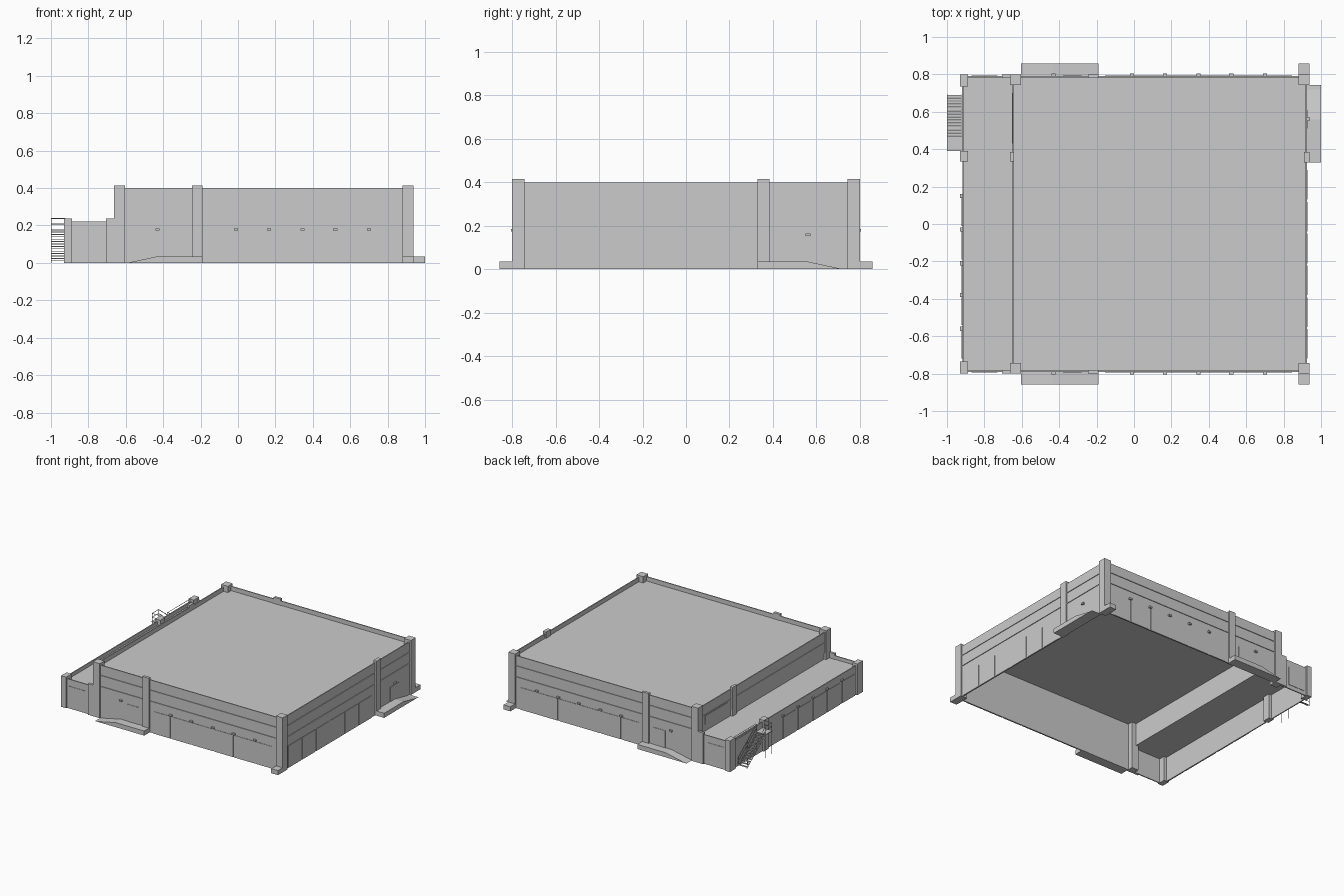
import bpy, bmesh
from mathutils import Matrix, Vector

if "Cube" in bpy.data.objects:
    bpy.data.objects.remove(bpy.data.objects["Cube"])


def box(name, x, y, z):
    """Axis-aligned box from (min, max) pairs, in any order."""
    lo = Vector([min(p) for p in (x, y, z)])
    hi = Vector([max(p) for p in (x, y, z)])
    bm = bmesh.new()
    bmesh.ops.create_cube(bm, size=1)
    size, mid = hi - lo, (hi + lo) / 2
    bm.transform(Matrix.Translation(mid) @ Matrix.Diagonal((*size, 1)))
    return finish(name, bm)


def finish(name, bm):
    me = bpy.data.meshes.new(name)
    bmesh.ops.recalc_face_normals(bm, faces=bm.faces)
    bm.to_mesh(me)
    bm.free()
    ob = bpy.data.objects.new(name, me)
    bpy.context.collection.objects.link(ob)
    return ob


def extrude(name, outline, offset):
    """Prism from a planar outline."""
    bm = bmesh.new()
    f = bm.faces.new([bm.verts.new(p) for p in outline])
    r = bmesh.ops.extrude_face_region(bm, geom=[f])
    for v in r["geom"]:
        if isinstance(v, bmesh.types.BMVert):
            v.co += Vector(offset)
    if not f.is_valid or len(f.link_faces if hasattr(f, "link_faces") else []) == 0:
        if len(bm.faces) == len(outline) + 1:
            bm.faces.new([v for v in bm.verts][:len(outline)])
    return finish(name, bm)


def rod(name, pts, r=0.0022):
    cu = bpy.data.curves.new(name, 'CURVE')
    cu.dimensions = '3D'
    cu.bevel_depth, cu.bevel_resolution = r, 0
    sp = cu.splines.new('POLY')
    sp.points.add(len(pts) - 1)
    for p, co in zip(sp.points, pts):
        p.co = (*co, 1)
    ob = bpy.data.objects.new(name, cu)
    bpy.context.collection.objects.link(ob)


T = 0.005
BANDS = [(0, 0.238), (0.243, 0.322), (0.327, 0.40)]

# Main walls: banded cladding in front of a thin backing sheet
for i, (z0, z1) in enumerate(BANDS):
    for s, side in ((-1, "front"), (1, "back")):
        box(f"{side}_cladding_{i}", (-0.65, 0.925), (s * 0.79, s * (0.79 - T)), (z0, z1))
    box(f"right_cladding_{i}", (0.925 - T, 0.925), (-0.79, 0.79), (z0, z1))
    if i:
        box(f"upper_left_cladding_{i}", (-0.65, -0.65 + T), (-0.79, 0.79), (z0, z1))
for s, side in ((-1, "front"), (1, "back")):
    box(f"{side}_backing", (-0.645, 0.92), (s * 0.785, s * 0.782), (0, 0.40))
box("right_backing", (0.917, 0.92), (-0.785, 0.785), (0, 0.40))
box("upper_left_backing", (-0.645, -0.642), (-0.785, 0.785), (0.19, 0.40))

# Roofs
box("main_roof", (-0.645, 0.92), (-0.785, 0.785), (0.362, 0.367))
box("annex_roof", (-0.91, -0.645), (-0.785, 0.785), (0.19, 0.195))

# Annex walls
box("annex_left_wall", (-0.918, -0.91), (-0.79, 0.79), (0, 0.222))

# Parts mirrored between front and back
LAMPS = [-0.43, -0.01, 0.165, 0.345, 0.52, 0.70]
DOORS = [-0.16, -0.01, 0.165, 0.345, 0.52, 0.70, 0.85]
for s, side in ((-1, "front"), (1, "back")):
    box(f"{side}_annex_wall", (-0.918, -0.65), (s * 0.79, s * 0.782), (0, 0.222))
    box(f"{side}_annex_panel", (-0.87, -0.73), (s * 0.793, s * 0.79), (0.03, 0.17))
    box(f"{side}_annex_corner_pillar", (-0.93, -0.888), (s * 0.735, s * 0.80), (0, 0.237))
    box(f"{side}_annex_joint_pillar", (-0.705, -0.66), (s * 0.78, s * 0.80), (0, 0.237))
    box(f"{side}_left_pillar", (-0.662, -0.605), (s * 0.742, s * 0.80), (0, 0.415))
    box(f"{side}_middle_pillar", (-0.245, -0.19), (s * 0.78, s * 0.80), (0, 0.415))
    box(f"{side}_right_pillar", (0.88, 0.937), (s * 0.742, s * 0.80), (0, 0.415))
    box(f"{side}_pillar_foot", (0.88, 0.937), (s * 0.79, s * 0.857), (0, 0.035))
    # Entrance platform with ramp
    y0 = s * 0.79
    extrude(f"{side}_entrance_ramp",
            [(-0.605, y0, 0), (-0.19, y0, 0), (-0.19, y0, 0.035), (-0.43, y0, 0.035),
             (-0.59, y0, 0.001)], (0, s * 0.067, 0))
    box(f"{side}_entrance_door", (-0.38, -0.28), (s * 0.793, s * 0.79), (0.035, 0.165))
    for i, x in enumerate(LAMPS):
        box(f"{side}_lamp_{i}", (x - 0.011, x + 0.011), (s * 0.79, s * 0.804), (0.173, 0.185))
    for i, (a, b) in enumerate(zip(DOORS, DOORS[1:])):
        box(f"{side}_loading_door_{i}", (a + 0.006, b - 0.006), (s * 0.793, s * 0.79), (0, 0.168))

# Right side: pillar, ramp, door and lamp
box("right_middle_pillar", (0.91, 0.937), (0.328, 0.385), (0, 0.415))
extrude("right_entrance_ramp",
        [(0.925, 0.33, 0), (0.925, 0.742, 0), (0.925, 0.72, 0.001), (0.925, 0.56, 0.035),
         (0.925, 0.33, 0.035)], (0.075, 0, 0))
box("right_lamp", (0.925, 0.939), (0.55, 0.572), (0.153, 0.165))
box("right_entrance_door", (0.925, 0.928), (0.51, 0.61), (0.035, 0.145))
for i in range(6):
    y = -0.72 + i * 0.17
    box(f"right_loading_panel_{i}", (0.925, 0.928), (y, y + 0.158), (0, 0.168))

# Left side: pillars, lamps and panels
box("annex_middle_pillar", (-0.93, -0.888), (0.333, 0.39), (0, 0.237))
box("upper_left_pillar", (-0.662, -0.642), (0.333, 0.385), (0.19, 0.415))
box("upper_left_panel", (-0.653, -0.65), (0.43, 0.70), (0.25, 0.315))
for i, y in enumerate((0.15, -0.03, -0.21, -0.38, -0.56)):
    box(f"annex_lamp_{i}", (-0.93, -0.918), (y - 0.011, y + 0.011), (0.173, 0.185))
    box(f"annex_panel_{i}", (-0.921, -0.918), (y - 0.16, y - 0.006), (0, 0.165))

# Outside stair with landing and railings
box("stair_landing", (-1.0, -0.918), (0.39, 0.47), (0.172, 0.178))
N = 13
for i in range(N):
    y, z = 0.472 + i * 0.017, 0.165 - i * 0.0128
    box(f"stair_tread_{i}", (-0.998, -0.924), (y, y + 0.014), (z - 0.002, z + 0.002))
for x in (-0.998, -0.924):
    for h, part in ((0, "stringer"), (0.032, "mid_rail"), (0.062, "hand_rail")):
        rod(f"stair_{part}", [(x, 0.47, 0.175 + h), (x, 0.692, 0.005 + h)])
    for y, z in ((0.47, 0.175), (0.58, 0.09), (0.69, 0.004)):
        rod("stair_post", [(x, y, z), (x, y, z + 0.064)])
for z in (0.208, 0.238):
    rod("landing_rail", [(-0.924, 0.392, z), (-0.998, 0.392, z), (-0.998, 0.47, z)])
    rod("roof_edge_rail", [(-0.918, 0.47, z), (-0.918, 0.74, z)])
rod("landing_post", [(-0.998, 0.392, 0.175), (-0.998, 0.392, 0.24)])
for x, y in ((-0.998, 0.392), (-0.998, 0.47)):
    rod("landing_leg", [(x, y, 0), (x, y, 0.175)])
